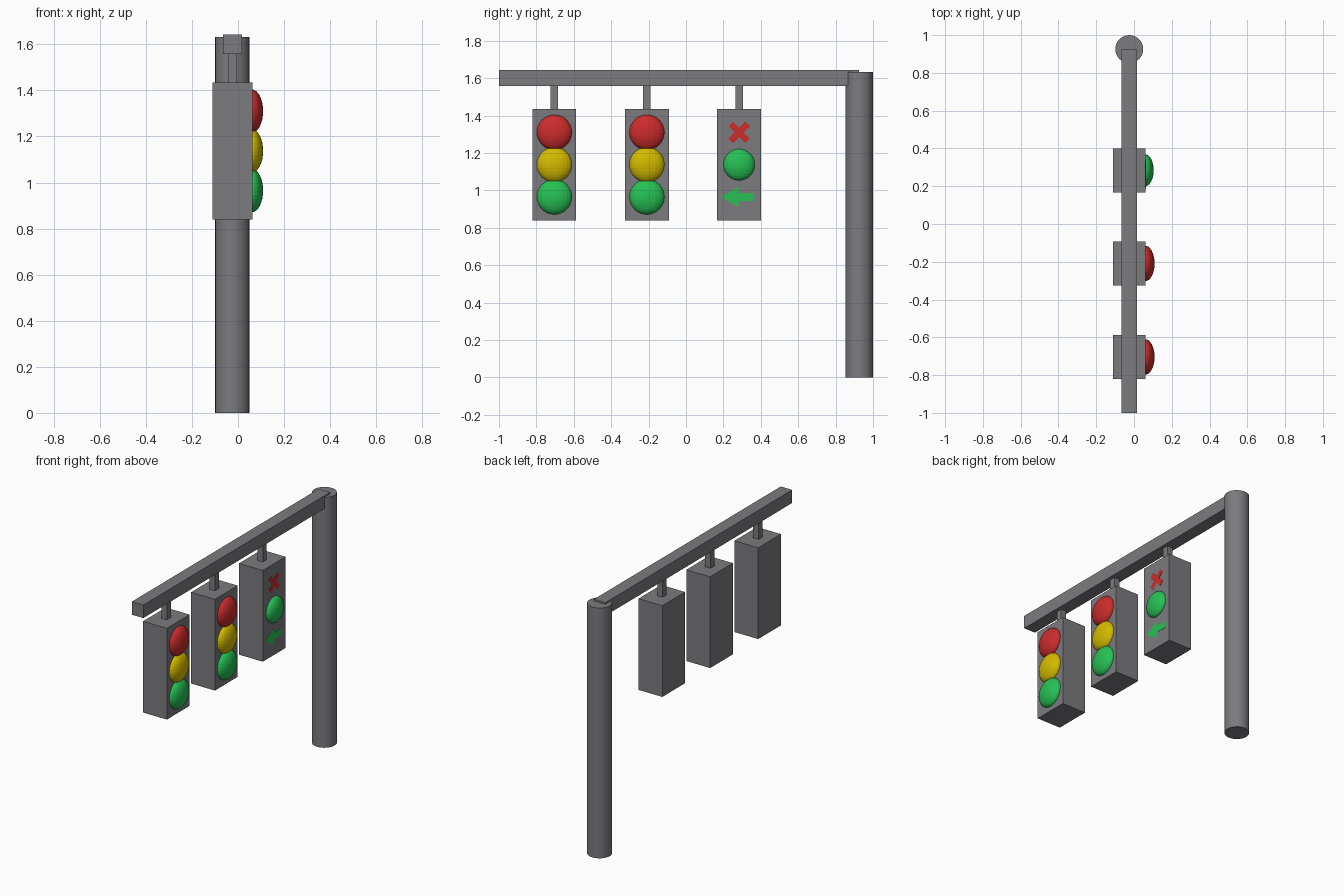
import bpy, bmesh
from math import radians
from mathutils import Matrix, Vector

if "Cube" in bpy.data.objects:
    bpy.data.objects.remove(bpy.data.objects["Cube"])

CX = -0.025          # centre line of pole, arm and hangers
FACE = 0.062         # x of the lamp side of the housings
LAMP_Z = (1.31, 1.137, 0.965)


def material(name, rgb):
    m = bpy.data.materials.new(name)
    m.diffuse_color = (*rgb, 1)
    m.use_nodes = True
    m.node_tree.nodes["Principled BSDF"].inputs["Base Color"].default_value = m.diffuse_color
    return m


RED = material("red", (0.6, 0.025, 0.025))
YELLOW = material("yellow", (0.65, 0.49, 0.0))
GREEN = material("green", (0.02, 0.53, 0.09))
DARK = material("dark_grey", (0.2, 0.2, 0.212))


def finish(name, bm, mat=DARK):
    bmesh.ops.recalc_face_normals(bm, faces=bm.faces)
    me = bpy.data.meshes.new(name)
    bm.to_mesh(me)
    bm.free()
    me.materials.append(mat)
    ob = bpy.data.objects.new(name, me)
    bpy.context.collection.objects.link(ob)
    return ob


def box(name, x, y, z):
    bm = bmesh.new()
    centre = Vector([(a + b) / 2 for a, b in (x, y, z)])
    size = Vector([b - a for a, b in (x, y, z)])
    bmesh.ops.create_cube(bm, size=1, matrix=Matrix.LocRotScale(centre, None, size))
    return finish(name, bm)


def lamp(name, y, z, radius, depth, mat):
    bm = bmesh.new()
    bmesh.ops.create_uvsphere(
        bm, u_segments=24, v_segments=16, radius=1,
        matrix=Matrix.LocRotScale(Vector((0.06, y, z)), None,
                                  Vector((depth, radius, radius))))
    return finish(name, bm, mat)


def sign(name, outline, y, z, mat, thick=0.001):
    """Flat symbol lying just proud of the housing face."""
    bm = bmesh.new()
    f = bm.faces.new([bm.verts.new((FACE - 0.01, y + a, z + b)) for a, b in outline])
    ext = bmesh.ops.extrude_face_region(bm, geom=[f], use_keep_orig=True)
    moved = [v for v in ext["geom"] if isinstance(v, bmesh.types.BMVert)]
    bmesh.ops.translate(bm, verts=moved, vec=(0.01 + thick, 0, 0))
    return finish(name, bm, mat)


# Pole
bm = bmesh.new()
bmesh.ops.create_cone(bm, cap_ends=True, segments=32, radius1=0.074, radius2=0.074,
                      depth=1.632, matrix=Matrix.Translation((CX, 0.926, 0.816)))
finish("pole", bm)

# Horizontal arm
box("arm", (CX - 0.041, CX + 0.042), (-1, 0.924), (1.558, 1.643))

# Housings on short hangers
HEADS = (-0.704, -0.209, 0.284)
for i, y in enumerate(HEADS, 1):
    box(f"housing_{i}", (-0.11, FACE), (y - 0.117, y + 0.117), (0.84, 1.435))
    box(f"hanger_{i}", (CX - 0.019, CX + 0.019), (y - 0.02, y + 0.02), (1.42, 1.57))

# Three round lamps on the first two housings
for i, y in enumerate(HEADS[:2], 1):
    for label, z, mat in zip(("red", "yellow", "green"), LAMP_Z, (RED, YELLOW, GREEN)):
        lamp(f"{label}_lamp_{i}", y, z, 0.094, 0.049, mat)

# Lane-control housing: cross, green lamp, arrow
y = HEADS[2]
w, l = 0.0175, 0.0635
spin = Matrix.Rotation(radians(45), 2)
cross = [(l, -w), (l, w), (w, w), (w, l), (-w, l), (-w, w),
         (-l, w), (-l, -w), (-w, -w), (-w, -l), (w, -l), (w, -w)]
sign("red_cross", [spin @ Vector(p) for p in cross], y, LAMP_Z[0], RED)
lamp("green_lamp_3", y, LAMP_Z[1], 0.084, 0.044, GREEN)
half = [(-0.096, 0), (-0.002, 0.056), (-0.002, 0.022), (0.08, 0.022)]
arrow = half + [(a, -b) for a, b in reversed(half[1:])]
sign("green_arrow", arrow, y, LAMP_Z[2], GREEN)
